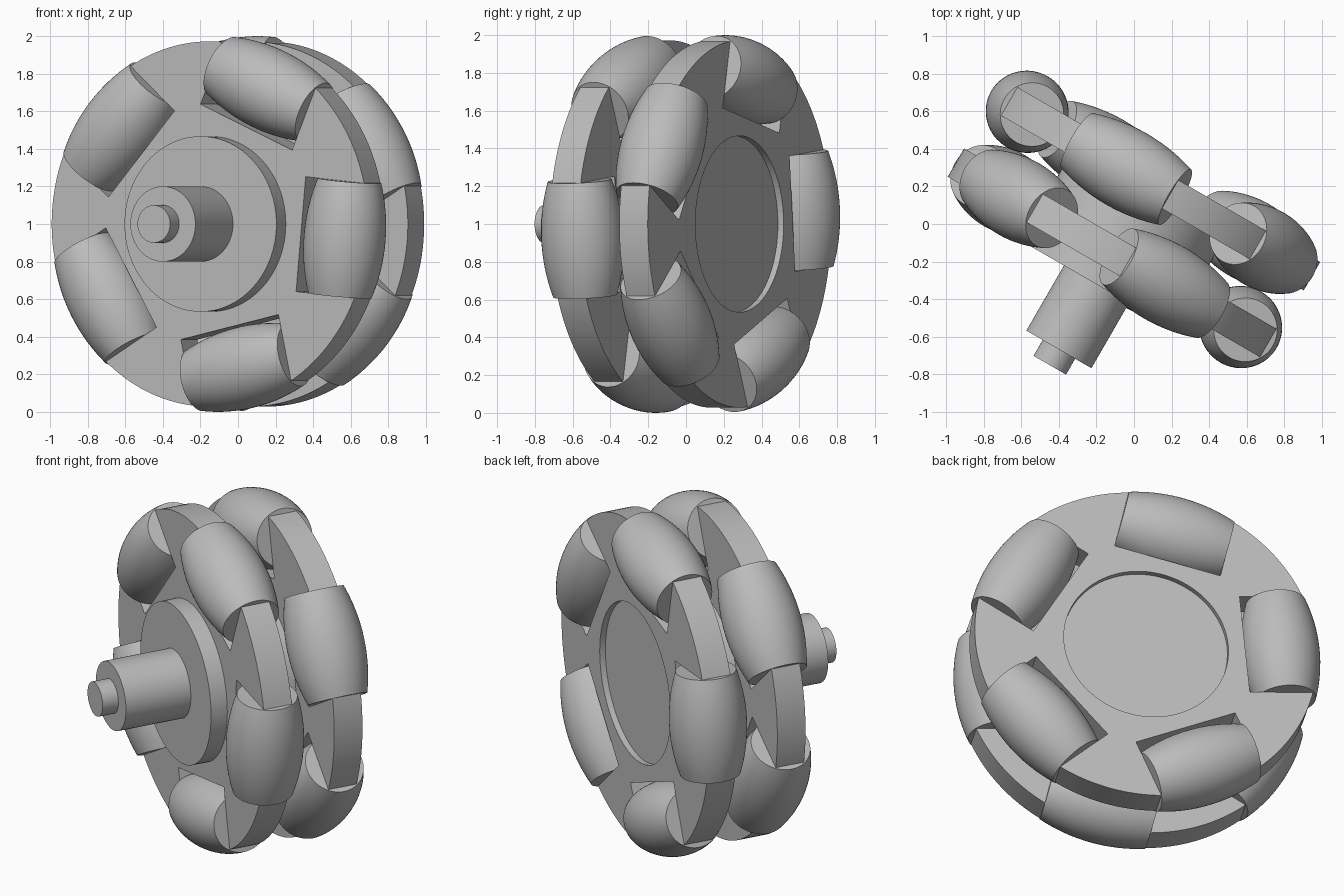
import bpy, bmesh
from math import radians, cos, sin, sqrt, pi, asin
from mathutils import Matrix, Vector

if "Cube" in bpy.data.objects:
    bpy.data.objects.remove(bpy.data.objects["Cube"])

GREY = (0.5, 0.5, 0.5, 1)
mat = bpy.data.materials.new("mid grey")
mat.use_nodes = True
mat.diffuse_color = GREY
mat.node_tree.nodes["Principled BSDF"].inputs["Base Color"].default_value = GREY

COUNT = 5                  # rollers per disc
PHASE = radians(-5.5)      # angle of the first roller
TREAD = 1.0                # rolling radius of the wheel
PITCH = 0.782              # wheel centre to roller axis
HALF = 0.307               # half roller length
DISC_R, SLOT_R, HUB_R = 0.972, 0.562, 0.467
THICK = 0.174

# Wheel frame: x across the wheel, y along the axle (front is -y), z up
WHEEL = (Matrix.Translation((0, 0, 1)) @ Matrix.Rotation(radians(-30), 4, 'Z')
         @ Matrix.Translation((-0.0125, 0, 0)))
UPRIGHT = Matrix.Rotation(pi / 2, 4, 'X')


def finish(name, bm, matrix):
    bmesh.ops.remove_doubles(bm, verts=bm.verts, dist=1e-5)
    bmesh.ops.recalc_face_normals(bm, faces=bm.faces)
    mesh = bpy.data.meshes.new(name)
    bm.to_mesh(mesh)
    bm.free()
    mesh.materials.append(mat)
    obj = bpy.data.objects.new(name, mesh)
    bpy.context.collection.objects.link(obj)
    obj.matrix_world = WHEEL @ matrix
    bpy.ops.object.select_all(action='DESELECT')
    obj.select_set(True)
    bpy.context.view_layer.objects.active = obj
    bpy.ops.object.shade_smooth_by_angle(angle=radians(30))
    return obj


def lathe(name, profile, matrix, sides=64):
    """Solid of revolution about local z from (radius, height) points."""
    bm = bmesh.new()
    rings = [[bm.verts.new((r * cos(2 * pi * i / sides), r * sin(2 * pi * i / sides), h))
              for i in range(sides)] for r, h in profile]
    for low, high in zip(rings, rings[1:]):
        for i in range(sides):
            j = (i + 1) % sides
            bm.faces.new((low[i], low[j], high[j], high[i]))
    bm.faces.new(rings[0])
    bm.faces.new(rings[-1])
    return finish(name, bm, matrix)


def axle_part(name, radius, front, back):
    lathe(name, [(radius, -back), (radius, -front)], UPRIGHT, 96)


def slotted_disc(name, y, phase):
    """Round plate with a straight notch for every roller and a centre hole."""
    outline = []
    edge = asin(HALF / DISC_R)
    step = 2 * pi / COUNT
    steps = 16
    for k in range(COUNT):
        a = phase + k * step
        radial, tangent = Vector((cos(a), sin(a))), Vector((-sin(a), cos(a)))
        outline += [radial * SLOT_R - tangent * HALF, radial * SLOT_R + tangent * HALF]
        for i in range(steps + 1):
            b = a + edge + (step - 2 * edge) * i / steps
            outline.append(Vector((cos(b), sin(b))) * DISC_R)
    hole = [Vector((cos(2 * pi * i / 96), sin(2 * pi * i / 96))) * HUB_R for i in range(96)]
    curve = bpy.data.curves.new(name + "_outline", 'CURVE')
    curve.dimensions, curve.fill_mode, curve.extrude = '2D', 'BOTH', THICK / 2
    for points in (outline, hole):
        spline = curve.splines.new('POLY')
        spline.points.add(len(points) - 1)
        for point, p in zip(spline.points, points):
            point.co = (p.x, p.y, 0, 1)
        spline.use_cyclic_u = True
    temp = bpy.data.objects.new(name + "_outline", curve)
    bpy.context.collection.objects.link(temp)
    bpy.context.view_layer.update()
    mesh = bpy.data.meshes.new_from_object(
        temp.evaluated_get(bpy.context.evaluated_depsgraph_get()))
    bm = bmesh.new()
    bm.from_mesh(mesh)
    bpy.data.objects.remove(temp)
    bpy.data.curves.remove(curve)
    bpy.data.meshes.remove(mesh)
    finish(name, bm, Matrix.Translation((0, y, 0)) @ UPRIGHT)


# Barrel profile that completes the rolling circle
heights = [HALF * (i / 8 - 1) for i in range(17)]
barrel = [(sqrt(TREAD ** 2 - h ** 2) - PITCH, h) for h in heights]

# Two discs of rollers, staggered by half a step
for side, y, phase in (("front", -0.191, PHASE), ("back", 0.233, PHASE + pi)):
    slotted_disc(side + "_disc", y, phase)
    for k in range(COUNT):
        a = phase + k * 2 * pi / COUNT
        place = (Matrix.Translation((0, y, 0)) @ Matrix.Rotation(-a, 4, 'Y')
                 @ Matrix.Translation((PITCH, 0, 0)))
        lathe(f"{side}_roller_{k + 1}", barrel, place)

# Hub through both discs, then the stepped axle on the front
axle_part("hub", HUB_R, -0.378, 0.285)
axle_part("axle_sleeve", 0.2, -0.778, -0.37)
axle_part("axle_pin", 0.1, -0.875, -0.77)
